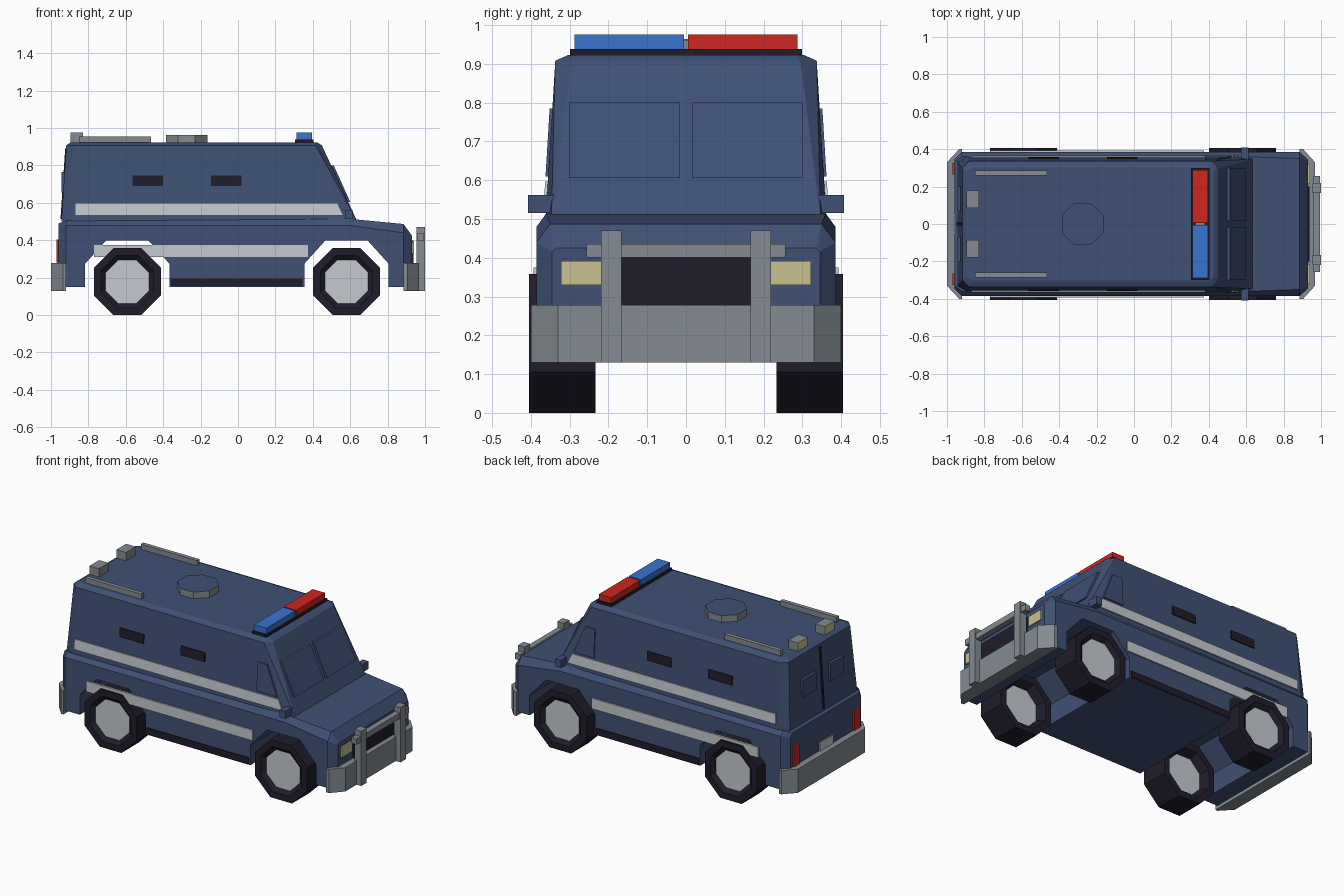
import bpy, bmesh, math
from mathutils import Matrix

cube = bpy.data.objects.get("Cube")
if cube:
    bpy.data.objects.remove(cube, do_unlink=True)


def material(name, r, g, b):
    m = bpy.data.materials.new(name)
    m.use_nodes = True
    col = [(c / 255) ** 2.2 for c in (r, g, b)] + [1]
    m.diffuse_color = col
    m.node_tree.nodes["Principled BSDF"].inputs["Base Color"].default_value = col
    return m


navy = material("navy paint", 66, 82, 116)
black = material("black rubber", 36, 34, 46)
grey = material("grey metal", 130, 138, 144)
silver = material("silver", 196, 200, 206)
blue = material("blue lamp", 60, 116, 206)
red = material("red lamp", 204, 44, 36)
cream = material("cream lamp", 202, 192, 142)


def finish(name, bm, *mats):
    bmesh.ops.recalc_face_normals(bm, faces=bm.faces[:])
    mesh = bpy.data.meshes.new(name)
    bm.to_mesh(mesh)
    bm.free()
    obj = bpy.data.objects.new(name, mesh)
    bpy.context.collection.objects.link(obj)
    for m in mats:
        mesh.materials.append(m)
    return obj


def hull(name, pts, *mats, rule=None):
    """Convex flat-faced part; rule(normal) marks faces of the second colour."""
    bm = bmesh.new()
    for p in pts:
        bm.verts.new(p)
    bmesh.ops.convex_hull(bm, input=bm.verts[:])
    bmesh.ops.dissolve_limit(bm, angle_limit=0.02, verts=bm.verts[:], edges=bm.edges[:])
    bm.normal_update()
    if rule:
        bmesh.ops.recalc_face_normals(bm, faces=bm.faces[:])
        for f in bm.faces:
            f.material_index = int(rule(f.normal))
    return finish(name, bm, *mats)


def box(name, xs, ys, zs, *mats, rule=None):
    return hull(name, [(x, y, z) for x in xs for y in ys for z in zs], *mats, rule=rule)


def both(pts):
    return [(x, s * y, z) for x, y, z in pts for s in (-1, 1)]


# Lower body: stations of x, half width, shoulder height, top half width, top height
stations = [(-.96, .345, .465, .33, .49), (-.92, .385, .48, .36, .505),
            (.59, .385, .48, .36, .515), (.885, .385, .44, .35, .487),
            (.93, .345, .415, .335, .425)]
pts = []
for x, w, zs, wt, zt in stations:
    pts += [(x, w, .15), (x, w, zs), (x, wt, zt)]
body = hull("lower_body", both(pts), navy)

# Wheel arches cut straight through the body
WHEELS = (-.592, .58)
for cx in WHEELS:
    arch = [(.225, .05), (.225, .275), (.112, .40)]
    cutter = hull("arch_cutter", [(cx + sx * dx, y, z) for dx, z in arch
                                  for sx in (-1, 1) for y in (-.6, .6)], navy)
    cutter.hide_render = True
    mod = body.modifiers.new("arch", "BOOLEAN")
    mod.operation = "DIFFERENCE"
    mod.solver = "EXACT"
    mod.object = cutter
    bpy.context.view_layer.objects.active = body
    bpy.ops.object.modifier_apply(modifier=mod.name)
    bpy.data.objects.remove(cutter, do_unlink=True)

# Cabin with chamfered corner pillars and roof edge
rings = {.50: [(.638, .347), (.575, .362), (-.89, .362), (-.945, .33)],
         .908: [(.448, .295), (.415, .337), (-.88, .337), (-.918, .30)],
         .923: [(.425, .285), (.40, .303), (-.865, .303), (-.895, .28)]}
hull("cabin", both([(x, y, z) for z, ring in rings.items() for x, y in ring]), navy)


def side_panel(name, outline, mat, side, depth=.007):
    """Plate lying on the sloping cabin wall."""
    pts = [(x, side * (.362 - .0613 * (z - .5) + d), z)
           for x, z in outline for d in (-.005, depth)]
    hull(name, pts, mat)


def wheel(name, cx, side):
    """Eight-sided tyre with a recessed silver hub on each face."""
    bm = bmesh.new()
    turn = Matrix.Rotation(math.pi / 2, 4, "X") @ Matrix.Rotation(math.pi / 8, 4, "Z")
    rad = .179 / math.cos(math.pi / 8)
    bmesh.ops.create_cone(bm, cap_ends=True, segments=8, radius1=rad, radius2=rad, depth=.172,
                          matrix=Matrix.Translation((cx, side * .319, .179)) @ turn)
    bm.normal_update()
    for cap in [f for f in bm.faces if abs(f.normal.y) > .9]:
        outer = cap.normal.y * side > 0
        bmesh.ops.inset_region(bm, faces=[cap], thickness=.042)
        bmesh.ops.inset_region(bm, faces=[cap], thickness=.026, depth=-.02 if outer else -.05)
        cap.material_index = 1
    finish(name, bm, black, silver)


for s, tag in ((1, "left"), (-1, "right")):
    for cx, end in zip(WHEELS, ("rear", "front")):
        wheel(f"{end}_wheel_{tag}", cx, s)

    # Side trim
    side_panel(f"upper_stripe_{tag}", [(-.87, .535), (-.87, .597), (.53, .597), (.56, .535)], silver, s)
    box(f"lower_stripe_{tag}", (-.77, .375), (s * .38, s * .393), (.31, .375), silver)
    box(f"sill_{tag}", (-.36, .345), (s * .36, s * .392), (.155, .195), black)
    for i, x in enumerate((-.565, -.145)):
        side_panel(f"vent_slit_{i}_{tag}",
                   [(x, .69), (x + .165, .69), (x, .745), (x + .165, .745)], black, s)
    side_panel(f"side_window_{tag}", [(.38, .785), (.445, .785), (.52, .61), (.38, .61)], navy, s)
    box(f"mirror_{tag}", (.572, .612), (s * .34, s * .408), (.515, .562), navy)

    # Windscreen panes
    hull(f"windscreen_pane_{tag}", [(x + d, s * y, z) for x, z in ((.60, .605), (.512, .80))
                                    for y in (.015, .30) for d in (-.02, 0)], navy)

    # Nose: headlight and bar upright
    box(f"headlight_{tag}", (.90, .94), (s * .217, s * .322), (.33, .392), cream)
    box(f"bar_upright_{tag}", (.955, 1.0), (s * .166, s * .219), (.13, .47), grey)

    # Tail: light and door window
    box(f"tail_light_{tag}", (-.97, -.94), (s * .265, s * .325), (.28, .405), red)
    box(f"rear_window_{tag}", (-.944, -.91), (s * .07, s * .20), (.655, .765), navy)

    # Roof fittings
    box(f"roof_rail_{tag}", (-.85, -.465), (s * .26, s * .285), (.91, .955), grey)
    box(f"roof_lamp_{tag}", (-.895, -.83), (s * .085, s * .18), (.90, .975), grey, cream,
        rule=lambda n: n.x < -.9)
    box(f"beacon_{tag}", (.312, .396), (s * .005, s * .288), (.935, .975), red if s > 0 else blue)

# Bumpers with angled ends
for name, outline in (("front_bumper", [(.885, .40), (.905, .40), (.968, .33)]),
                      ("rear_bumper", [(-.92, .40), (-.935, .40), (-1.0, .33)])):
    ends = [(x, y, z) for x, y in outline for z in (.13, .278)]
    hull(name, both(ends), grey)

# Nose centre
box("grille", (.90, .937), (-.2, .2), (.26, .40), black)
box("bar_crosspiece", (.96, .995), (-.257, .257), (.40, .436), grey)

# Tail centre
box("number_plate", (-.967, -.95), (-.065, .065), (.25, .33), silver)
hull("rear_door_seam", [(x + d, y, z) for x, z in ((-.949, .515), (-.924, .89))
                        for y in (-.008, .008) for d in (0, .02)], black)

# Roof hatch and light bar
hull("roof_hatch", [(-.275 + .12 * math.cos(a), .12 * math.sin(a), z) for z in (.91, .964)
                    for a in [math.pi * (k + .5) / 4 for k in range(8)]],
     grey, navy, rule=lambda n: n.z > .9)
box("light_bar_base", (.304, .404), (-.299, .299), (.91, .938), black)
box("light_bar_centre", (.33, .38), (-.006, .006), (.93, .962), grey)
